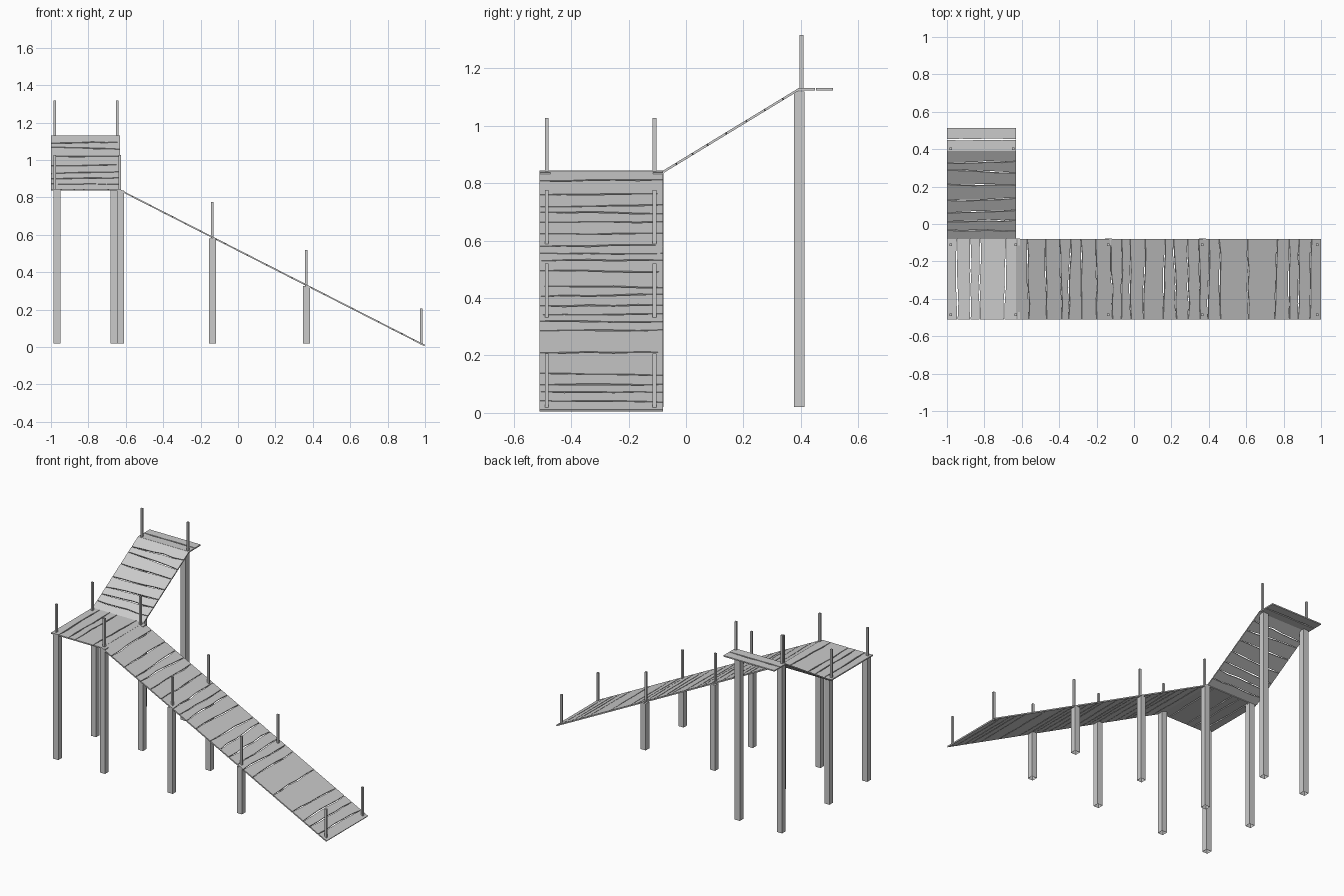
import bpy, bmesh, random
from mathutils import Vector

if "Cube" in bpy.data.objects:
    bpy.data.objects.remove(bpy.data.objects["Cube"])

random.seed(4)
THICK = 0.008
N = 6  # points along each wavy board edge


def obj_from_bm(name, bm):
    bmesh.ops.recalc_face_normals(bm, faces=bm.faces)
    me = bpy.data.meshes.new(name)
    bm.to_mesh(me)
    bm.free()
    ob = bpy.data.objects.new(name, me)
    bpy.context.collection.objects.link(ob)
    return ob


def deck(name, start, end, across, cuts):
    """Rough boards between start and end; cuts are 0..1 along the run."""
    start, end, across = Vector(start), Vector(end), Vector(across)
    run = end - start
    length = run.length
    normal = run.cross(across).normalized()
    if normal.z < 0:
        normal.negate()
    edges = [([0.0] * N, [0.0] * N)]
    for c in cuts:
        tilt = random.uniform(-0.007, 0.007)
        mid = [c * length + tilt * (2 * j / (N - 1) - 1)
               + random.uniform(-0.004, 0.004) for j in range(N)]
        half = [0.0015 if j in (0, N - 1) else random.uniform(0.002, 0.005)
                for j in range(N)]
        edges.append(([m - h for m, h in zip(mid, half)],
                      [m + h for m, h in zip(mid, half)]))
    edges.append(([length] * N, [length] * N))
    bm = bmesh.new()
    d = run.normalized()
    for a, b in zip(edges, edges[1:]):
        rings = []
        for j in range(N):
            base = start + across * (j / (N - 1))
            p, q = base + d * a[1][j], base + d * b[0][j]
            low = -normal * THICK
            rings.append([bm.verts.new(v) for v in (p, q, q + low, p + low)])
        for r, s in zip(rings, rings[1:]):
            for k in range(4):
                bm.faces.new((r[k], r[(k + 1) % 4], s[(k + 1) % 4], s[k]))
        bm.faces.new(rings[0])
        bm.faces.new(rings[-1][::-1])
    return obj_from_bm(name, bm)


def upright(name, x, y, z0, z1, w, open_base=False):
    bm = bmesh.new()
    bmesh.ops.create_cube(bm, size=1)
    for v in bm.verts:
        v.co = (x + v.co.x * w, y + v.co.y * w, z0 + (v.co.z + 0.5) * (z1 - z0))
    ob_faces = [f for f in bm.faces if f.calc_center_median().z < z0 + 1e-4]
    if open_base:
        bmesh.ops.delete(bm, geom=ob_faces, context='FACES_ONLY')
    return obj_from_bm(name, bm)


def ramp_z(x):
    return 0.843 - (x + 0.63) * 0.831 / 1.63


# Decks
X0, X1, Y0, Y1 = -1.0, -0.63, -0.51, -0.08
wide = (0, Y1 - Y0, 0)
deck("middle_platform", (X0, Y0, 0.844), (X1, Y0, 0.844), wide,
     [(x - X0) / (X1 - X0) for x in (-0.945, -0.875, -0.825, -0.69)])
ramp_cuts = (-0.565, -0.47, -0.39, -0.345, -0.28, -0.2, -0.12, -0.065, -0.02,
             0.055, 0.16, 0.22, 0.29, 0.35, 0.40, 0.46, 0.61, 0.76, 0.83, 0.88, 0.945)
deck("long_ramp", (X1, Y0, 0.843), (1.0, Y0, 0.012), wide,
     [(x - X1) / (1.0 - X1) for x in ramp_cuts])
side = (X1 - X0, 0, 0)
deck("upper_ramp", (X0, Y1, 0.844), (X0, 0.39, 1.13), side,
     [(y - Y1) / (0.39 - Y1) for y in (-0.035, 0.015, 0.065, 0.13, 0.21, 0.28, 0.33)])
deck("top_landing", (X0, 0.39, 1.131), (X0, 0.512, 1.131), side, [0.53])

# Support legs and thin rail posts of the platform and long ramp
for i, (y_leg, y_rail) in enumerate(((-0.49, -0.485), (-0.097, -0.11))):
    for j, (x_leg, x_rail) in enumerate(((-0.968, -0.98), (-0.628, -0.632))):
        upright(f"platform_leg_{i}{j}", x_leg, y_leg, 0.02, 0.838, 0.037, True)
        upright(f"platform_rail_post_{i}{j}", x_rail, y_rail, 0.838, 1.028, 0.013)
    for j, x in enumerate((-0.137, 0.366)):
        upright(f"ramp_leg_{i}{j}", x, y_leg, 0.02, ramp_z(x) - 0.01, 0.037, True)
    for j, x in enumerate((-0.137, 0.366, 0.98)):
        upright(f"ramp_rail_post_{i}{j}", x, y_rail, ramp_z(x) - 0.008,
                ramp_z(x) + 0.185, 0.013)

# Legs and rail posts of the top landing
for i, (x_leg, x_rail) in enumerate(((-0.968, -0.98), (-0.662, -0.645))):
    upright(f"landing_leg_{i}", x_leg, 0.395, 0.02, 1.12, 0.037, True)
    upright(f"landing_rail_post_{i}", x_rail, 0.402, 1.124, 1.317, 0.013)
